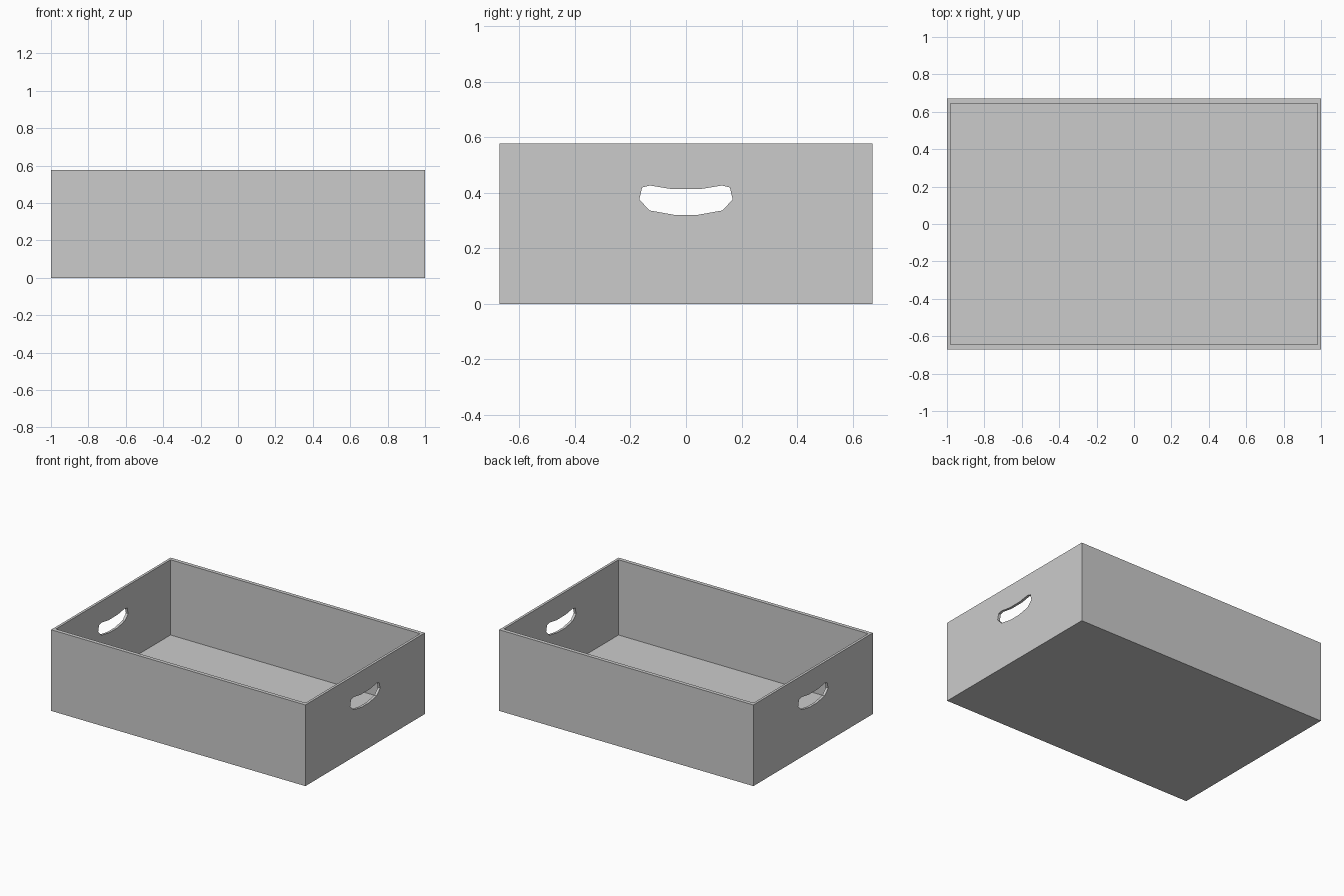
import bpy, bmesh

if "Cube" in bpy.data.objects:
    bpy.data.objects.remove(bpy.data.objects["Cube"])

L, W, H = 1.0, 0.671, 0.577          # half length, half width, height
END_T, SIDE_T, FLOOR_T = 0.018, 0.027, 0.042


def prism(name, profile, x0, x1):
    """Extrude a closed (y, z) profile along x."""
    bm = bmesh.new()
    face = bm.faces.new([bm.verts.new((x0, y, z)) for y, z in profile])
    ext = bmesh.ops.extrude_face_region(bm, geom=[face])["geom"]
    bmesh.ops.translate(bm, vec=(x1 - x0, 0, 0),
                        verts=[v for v in ext if isinstance(v, bmesh.types.BMVert)])
    bmesh.ops.recalc_face_normals(bm, faces=bm.faces)
    mesh = bpy.data.meshes.new(name)
    bm.to_mesh(mesh)
    bm.free()
    ob = bpy.data.objects.new(name, mesh)
    bpy.context.collection.objects.link(ob)
    return ob


def rect(hw, z0, z1):
    return [(-hw, z0), (hw, z0), (hw, z1), (-hw, z1)]


# crate body
crate = prism("crate_body", rect(W, 0, H), -L, L)

# cavity cutter, leaving floor and four walls
cavity = prism("cavity_cutter", rect(W - SIDE_T, FLOOR_T, H + 0.2),
               -L + END_T, L - END_T)

# grip hole cutter, running through both end walls
half = [(0.04, 0.32), (0.13, 0.336), (0.168, 0.375),
        (0.158, 0.419), (0.13, 0.426), (0.05, 0.413)]
grip = prism("grip_hole_cutter", half + [(-y, z) for y, z in reversed(half)],
             -L - 0.2, L + 0.2)

for cutter in (cavity, grip):
    cutter.hide_render = True
    mod = crate.modifiers.new(cutter.name, 'BOOLEAN')
    mod.operation = 'DIFFERENCE'
    mod.solver = 'EXACT'
    mod.object = cutter

# apply the cuts and remove the cutters
bpy.context.view_layer.objects.active = crate
crate.select_set(True)
for name in [m.name for m in crate.modifiers]:
    bpy.ops.object.modifier_apply(modifier=name)
for cutter in (cavity, grip):
    bpy.data.objects.remove(cutter, do_unlink=True)
